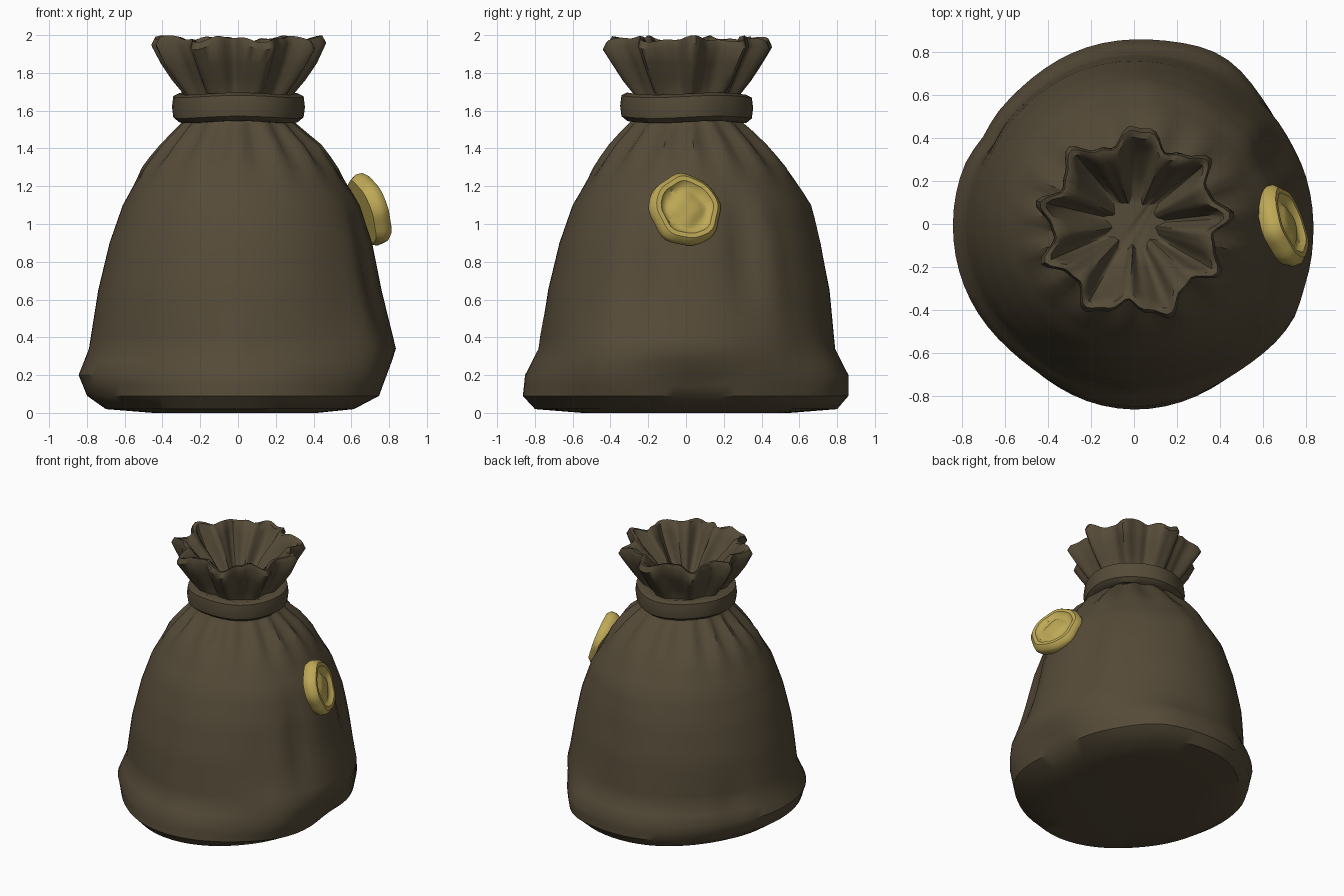
import bpy, bmesh, math
from mathutils import Matrix, Vector

if "Cube" in bpy.data.objects:
    bpy.data.objects.remove(bpy.data.objects["Cube"])

SEG = 72


def material(name, rgb):
    m = bpy.data.materials.new(name)
    m.diffuse_color = (*rgb, 1)
    m.use_nodes = True
    m.node_tree.nodes["Principled BSDF"].inputs["Base Color"].default_value = m.diffuse_color
    return m


cloth = material("brown cloth", (0.090, 0.069, 0.039))
gold = material("gold wax", (0.52, 0.40, 0.095))


def loft(name, rows, point, mat, seg=SEG, cap=(True, True), closed=False, angle=40):
    """Skin rings; point(row, angle) gives each vertex."""
    bm = bmesh.new()
    rings = [[bm.verts.new(point(r, 2 * math.pi * i / seg)) for i in range(seg)] for r in rows]
    pairs = list(zip(rings, rings[1:]))
    if closed:
        pairs.append((rings[-1], rings[0]))
    for a, b in pairs:
        for i in range(seg):
            j = (i + 1) % seg
            bm.faces.new((a[i], a[j], b[j], b[i]))
    if cap[0]:
        bm.faces.new(rings[0][::-1])
    if cap[1]:
        bm.faces.new(rings[-1])
    bmesh.ops.recalc_face_normals(bm, faces=bm.faces)
    me = bpy.data.meshes.new(name)
    bm.to_mesh(me)
    bm.free()
    ob = bpy.data.objects.new(name, me)
    bpy.context.collection.objects.link(ob)
    me.materials.append(mat)
    bpy.ops.object.select_all(action='DESELECT')
    ob.select_set(True)
    bpy.context.view_layer.objects.active = ob
    bpy.ops.object.shade_smooth_by_angle(angle=math.radians(angle))
    return ob


def bell(d, w):
    return math.exp(-(d / w) ** 2)


def turn(a, deg):
    """Signed angle in degrees between a and a direction."""
    return (math.degrees(a) - deg + 180) % 360 - 180


# Sack body: height, reach to -x, +x, -y, +y
BODY = [(0.00, .45, .42, .55, .55), (0.02, .70, .62, .80, .80), (0.09, .80, .76, .865, .86),
        (0.20, .845, .795, .85, .86), (0.34, .79, .835, .77, .79), (0.65, .74, .76, .73, .76),
        (0.90, .68, .71, .67, .71), (1.10, .61, .645, .60, .65), (1.30, .50, .52, .48, .53),
        (1.42, .39, .42, .385, .42), (1.50, .32, .33, .32, .34), (1.54, .285, .29, .285, .295),
        (1.62, .25, .25, .25, .25)]
rows = []
for a, b in zip(BODY, BODY[1:]):
    n = max(1, round((b[0] - a[0]) / 0.06))
    rows += [tuple(p + (q - p) * k / n for p, q in zip(a, b)) for k in range(n)]
rows.append(BODY[-1])

# Base corners and dents: direction in degrees, height, width, height spread, depth
FOLDS = [(-32, .22, 18, .22, .05), (62, .15, 15, .2, .04), (135, .2, 25, .3, -.03),
         (232, .2, 22, .3, -.025), (5, .10, 16, .12, -.04), (25, .85, 6, .3, -.035),
         (38, .80, 5, .35, .02), (-20, .75, 5, .3, -.03), (-33, .6, 6, .3, .015),
         (-90, .37, 5, .15, .012), (150, .3, 6, .2, -.02), (85, 1.1, 6, .18, .015)]


def body_point(row, a):
    z, xn, xp, yn, yp = row
    c, s = math.cos(a), math.sin(a)
    r = (xp if c > 0 else xn) * c * c + (yp if s > 0 else yn) * s * s
    # gathers below the neck
    r += 0.024 * bell(z - 1.42, .13) * math.sin(15 * a + 1.2 * math.sin(2 * a))
    for d, h, w, t, k in FOLDS:
        r += k * bell(turn(a, d), w) * bell(z - h, t)
    return (r * c, r * s, z)


loft("sack_body", rows, body_point, cloth)


# Gathered ruffle: outside up, over the lip, inside down (radius, height, fold depth)
RUFFLE = [(.25, 1.60, .01), (.265, 1.68, .02), (.315, 1.76, .035), (.365, 1.85, .045),
          (.415, 1.94, .045), (.400, 1.98, .04), (.370, 1.975, .04), (.335, 1.92, .05),
          (.260, 1.83, .06), (.185, 1.74, .045), (.12, 1.68, .02)]


def ruffle_point(row, a):
    r, z, f = row
    wave = math.sin(9 * a + .8 * math.sin(2 * a) + .5)
    wave = wave + .3 * math.sin(20 * a)
    r += f * wave
    if z > 1.9:
        z += .012 * math.sin(7 * a + 1) + .008 * math.sin(16 * a)
    return (r * math.cos(a), r * math.sin(a), z)


loft("neck_ruffle", RUFFLE, ruffle_point, cloth, seg=108, angle=50)

# Cloth band tied round the neck
BAND = [(.25, 1.54), (.315, 1.54), (.345, 1.565), (.352, 1.62), (.345, 1.675), (.315, 1.69), (.25, 1.675)]


def band_point(row, a):
    r, z = row
    k = 1 + .012 * math.sin(5 * a + .6)
    return (r * k * math.cos(a), r * k * math.sin(a), z + .006 * math.sin(3 * a))


loft("neck_band", BAND, band_point, cloth, seg=40, cap=(False, False), closed=True)

# Wax seal with raised irregular rim and a raised square-ish centre
SEAL = [(.175, -.055), (.195, -.02), (.193, .015), (.170, .040), (.145, .040),
        (.125, .018), (.095, .016), (.075, .030), (.03, .032)]
normal = Vector((.89, .32, .31)).normalized()
place = Matrix.Translation((.70, -.005, 1.075)) @ normal.to_track_quat('Z', 'Y').to_matrix().to_4x4()


def seal_point(row, a):
    r, z = row
    k = 1 + .025 * math.sin(5 * a) + .015 * math.sin(8 * a + 1)
    if r < .1:
        k = 1 + .1 * math.cos(4 * a)
    return place @ Vector((r * k * math.cos(a), r * k * math.sin(a), z))


loft("wax_seal", SEAL, seal_point, gold, seg=40, angle=45)
